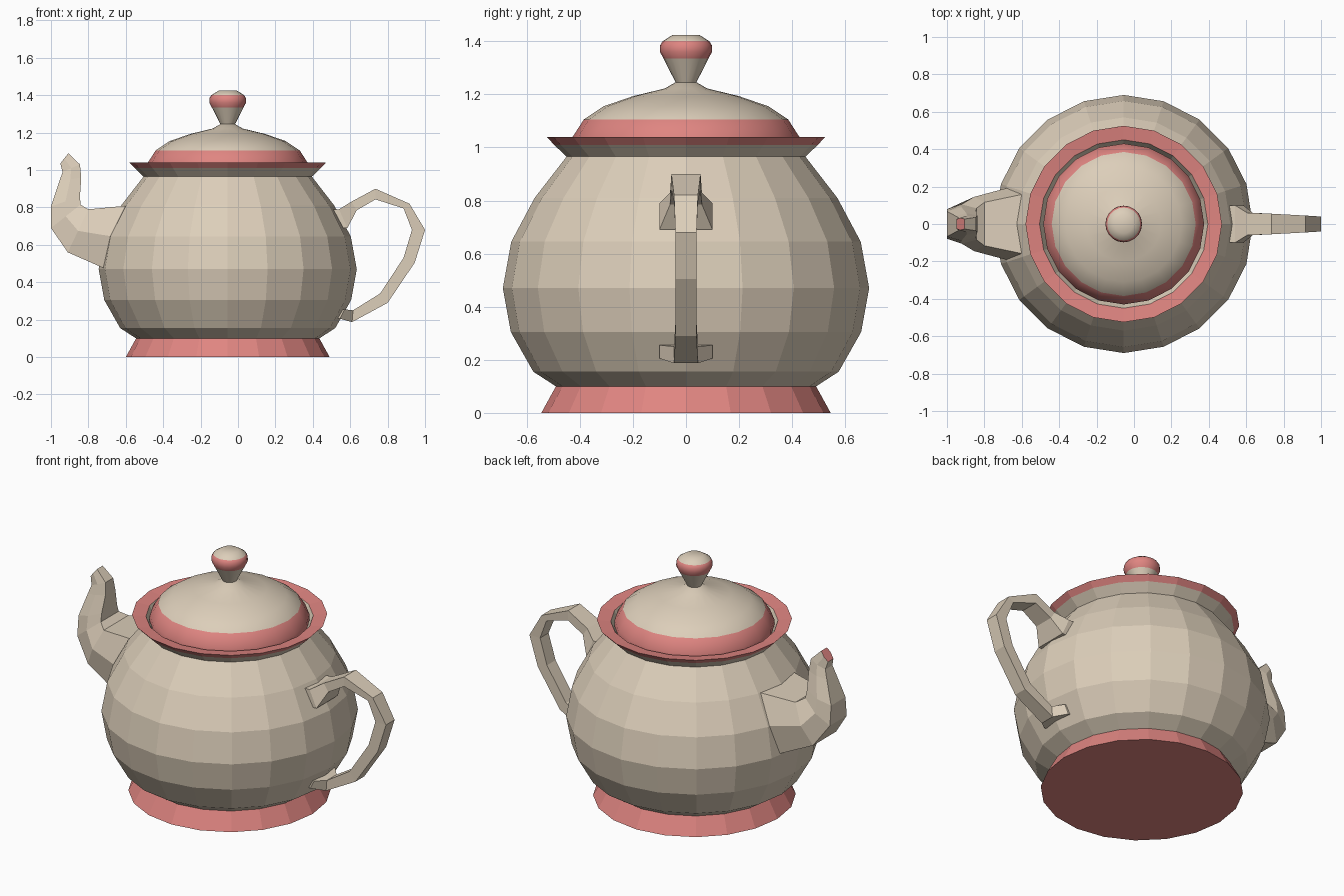
import bpy, bmesh, math

if "Cube" in bpy.data.objects:
    bpy.data.objects.remove(bpy.data.objects["Cube"])

CX = -0.055   # axis of the round body


def material(name, col):
    m = bpy.data.materials.new(name)
    m.diffuse_color = (*col, 1)
    m.use_nodes = True
    m.node_tree.nodes["Principled BSDF"].inputs["Base Color"].default_value = m.diffuse_color
    return m


CREAM = material("cream", (0.72, 0.62, 0.49))
PINK = material("pink", (0.74, 0.235, 0.22))


def finish(name, bm, smooth=None):
    me = bpy.data.meshes.new(name)
    bm.to_mesh(me)
    bm.free()
    ob = bpy.data.objects.new(name, me)
    bpy.context.collection.objects.link(ob)
    me.materials.append(CREAM)
    me.materials.append(PINK)
    if smooth:
        bpy.ops.object.select_all(action='DESELECT')
        ob.select_set(True)
        bpy.context.view_layer.objects.active = ob
        bpy.ops.object.shade_smooth_by_angle(angle=math.radians(smooth))
    return ob


def lathe(name, profile, pink=(), n=20, cap_low=False, cap_top=False, smooth=None):
    """Spin (radius, z) points; bands listed in pink get the pink material."""
    bm = bmesh.new()
    rings = []
    for r, z in profile:
        rings.append([bm.verts.new((CX + r * math.cos(2 * math.pi * j / n),
                                    r * math.sin(2 * math.pi * j / n), z)) for j in range(n)])
    for i, (a, b) in enumerate(zip(rings, rings[1:])):
        for j in range(n):
            k = (j + 1) % n
            f = bm.faces.new((a[j], a[k], b[k], b[j]))
            f.material_index = int(i in pink)
    if cap_low:
        bm.faces.new(rings[0][::-1]).material_index = int(0 in pink)
    if cap_top:
        bm.faces.new(rings[-1])
    return finish(name, bm, smooth)


def loft(name, sections, shape, pink_end=False):
    """Bridge cross-sections given by top point, bottom point, half width.
    shape: (t from top to bottom, width factor) around the section."""
    bm = bmesh.new()
    rings = []
    for (tx, tz), (lx, lz), w in sections:
        rings.append([bm.verts.new((tx + (lx - tx) * t, w * s, tz + (lz - tz) * t))
                      for t, s in shape])
    n = len(shape)
    for a, b in zip(rings, rings[1:]):
        for j in range(n):
            k = (j + 1) % n
            bm.faces.new((a[j], a[k], b[k], b[j]))
    bm.faces.new(rings[0][::-1])
    bm.faces.new(rings[-1]).material_index = int(pink_end)
    bmesh.ops.recalc_face_normals(bm, faces=bm.faces)
    return finish(name, bm)


# Foot, belly and flared rim
lathe("pot_body",
      [(0.545, 0), (0.49, 0.1), (0.575, 0.155), (0.66, 0.305), (0.69, 0.47),
       (0.658, 0.645), (0.57, 0.81), (0.45, 0.965), (0.497, 1.01), (0.525, 1.04),
       (0.45, 1.03), (0.425, 0.98), (0.41, 0.94)],
      pink={0, 8, 9}, cap_low=True)

# Domed lid with painted edge
lathe("lid",
      [(0.43, 1.0), (0.43, 1.035), (0.385, 1.105), (0.31, 1.155), (0.20, 1.193),
       (0.08, 1.222), (0.04, 1.245)], pink={0, 1}, cap_top=True, smooth=45)

# Knob with painted band
lathe("lid_knob",
      [(0.038, 1.243), (0.085, 1.335), (0.098, 1.36), (0.097, 1.385), (0.088, 1.4),
       (0.05, 1.424)], pink={1, 2, 3}, cap_top=True, smooth=60)

# Spout
loft("spout",
     [((-0.55, 0.81), (-0.67, 0.465), 0.2),
      ((-0.59, 0.81), (-0.71, 0.472), 0.2),
      ((-0.80, 0.79), (-0.91, 0.56), 0.145),
      ((-0.842, 0.815), (-1.0, 0.69), 0.105),
      ((-0.845, 0.86), (-1.0, 0.805), 0.09),
      ((-0.838, 0.96), (-0.955, 0.94), 0.058),
      ((-0.845, 1.03), (-0.938, 0.99), 0.045),
      ((-0.907, 1.09), (-0.95, 1.035), 0.033)],
     [(0, 0.8), (0.5, 1), (1, 0.75), (1, -0.75), (0.5, -1), (0, -0.8)], pink_end=True)

# Loop handle
loft("handle",
     [((0.48, 0.79), (0.55, 0.69), 0.1),
      ((0.54, 0.79), (0.585, 0.69), 0.1),
      ((0.605, 0.83), (0.635, 0.785), 0.06),
      ((0.735, 0.90), (0.735, 0.843), 0.055),
      ((0.917, 0.82), (0.885, 0.795), 0.045),
      ((1.0, 0.68), (0.93, 0.68), 0.04),
      ((0.945, 0.505), (0.885, 0.53), 0.04),
      ((0.80, 0.29), (0.76, 0.34), 0.04),
      ((0.61, 0.187), (0.615, 0.25), 0.045),
      ((0.545, 0.205), (0.57, 0.255), 0.1),
      ((0.48, 0.21), (0.50, 0.26), 0.1)],
     [(0, 1), (1, 1), (1, -1), (0, -1)])
